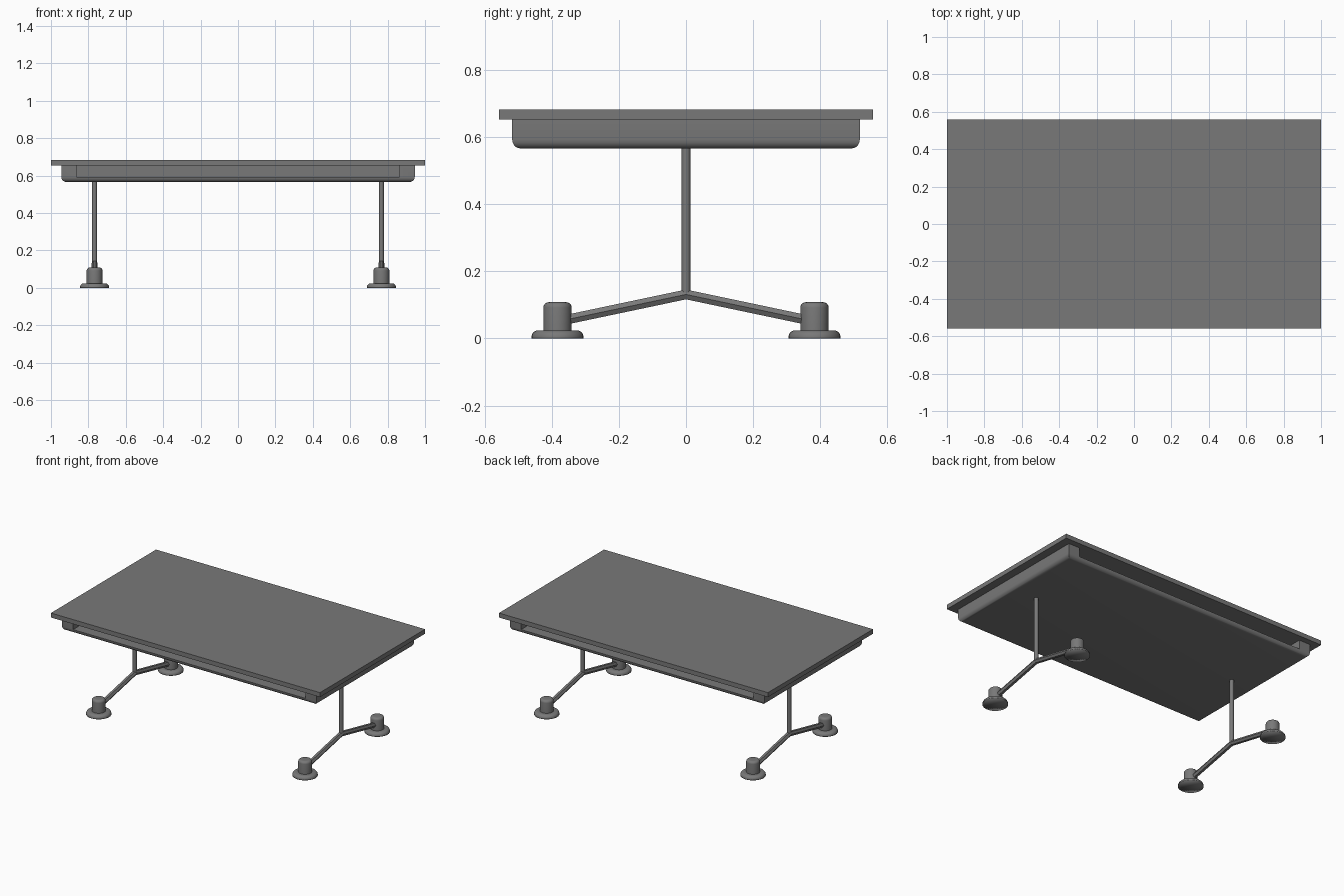
import bpy, bmesh, math
from mathutils import Vector, Matrix

if "Cube" in bpy.data.objects:
    bpy.data.objects.remove(bpy.data.objects["Cube"])

# Dark grey finish shared by every part
grey = bpy.data.materials.new("dark_grey")
grey.diffuse_color = (0.19, 0.19, 0.19, 1)
grey.use_nodes = True
grey.node_tree.nodes["Principled BSDF"].inputs["Base Color"].default_value = grey.diffuse_color


def finish(name, bm, smooth=35):
    bmesh.ops.recalc_face_normals(bm, faces=bm.faces)
    mesh = bpy.data.meshes.new(name)
    bm.to_mesh(mesh)
    bm.free()
    mesh.materials.append(grey)
    ob = bpy.data.objects.new(name, mesh)
    bpy.context.collection.objects.link(ob)
    if smooth:
        bpy.ops.object.select_all(action='DESELECT')
        ob.select_set(True)
        bpy.context.view_layer.objects.active = ob
        bpy.ops.object.shade_smooth_by_angle(angle=math.radians(smooth))
    return ob


def box(name, lo, hi, bottom_bevel=0.0):
    bm = bmesh.new()
    bmesh.ops.create_cube(bm, size=1)
    lo, hi = Vector(lo), Vector(hi)
    for v in bm.verts:
        v.co = Vector((lo[i] + (v.co[i] + 0.5) * (hi[i] - lo[i]) for i in range(3)))
    if bottom_bevel:
        edges = [e for e in bm.edges if all(v.co.z < lo.z + 1e-4 for v in e.verts)]
        bmesh.ops.bevel(bm, geom=edges, offset=bottom_bevel, segments=5,
                        profile=0.5, affect='EDGES')
    return finish(name, bm, 35 if bottom_bevel else 0)


def rod(name, a, b, radius, sides, turn=0.0):
    a, b = Vector(a), Vector(b)
    bm = bmesh.new()
    bmesh.ops.create_cone(bm, cap_ends=True, segments=sides, radius1=radius,
                          radius2=radius, depth=(b - a).length)
    rot = Vector((0, 0, 1)).rotation_difference(b - a).to_matrix().to_4x4()
    rot = rot @ Matrix.Rotation(turn, 4, 'Z')
    for v in bm.verts:
        v.co = rot @ v.co + (a + b) / 2
    return finish(name, bm, 35 if sides > 8 else 0)


def lathe(name, profile, centre, smooth=35, sides=32):
    bm = bmesh.new()
    verts = [bm.verts.new((r, 0, z)) for r, z in profile]
    edges = [bm.edges.new(p) for p in zip(verts, verts[1:])]
    bmesh.ops.spin(bm, geom=verts + edges, cent=(0, 0, 0), axis=(0, 0, 1),
                   angle=math.tau, steps=sides)
    bmesh.ops.remove_doubles(bm, verts=bm.verts, dist=1e-5)
    bmesh.ops.translate(bm, verts=bm.verts, vec=centre)
    return finish(name, bm, smooth)


def round_corner(r, z, rad, n=5):
    # quarter arc ending a cylinder of radius r at height z
    return [(r - rad + rad * math.cos(i * math.pi / 2 / n),
             z - rad + rad * math.sin(i * math.pi / 2 / n)) for i in range(n + 1)]


# Table top
box("table_top", (-1, -0.558, 0.653), (1, 0.558, 0.683))

# Under-tray with an open shelf on the front and on the back
tray = box("under_tray", (-0.945, -0.518, 0.566), (0.945, 0.518, 0.653), 0.026)
for side, label in ((-1, "front"), (1, "back")):
    y0, y1 = sorted((side * 0.02, side * 0.7))
    cutter = box(label + "_shelf_cutter", (-0.863, y0, 0.593), (0.863, y1, 0.75))
    cutter.hide_render = True
    cutter.display_type = 'WIRE'
    mod = tray.modifiers.new(label + "_shelf", 'BOOLEAN')
    mod.operation = 'DIFFERENCE'
    mod.solver = 'EXACT'
    mod.object = cutter

# Legs: post, two sloping six-sided arms and round feet at each end
base_profile = [(0, 0), (0.0775, 0)] + round_corner(0.0775, 0.024, 0.02) + [(0, 0.024)]
hub_profile = [(0, 0.02), (0.042, 0.02)] + round_corner(0.042, 0.108, 0.016) + [(0, 0.108)]
for sx, end in ((-1, "left"), (1, "right")):
    x = sx * 0.767
    rod(end + "_post", (x, 0, 0.125), (x, 0, 0.575), 0.0135, 16)
    for sy, label in ((-1, "front"), (1, "back")):
        foot = (x, sy * 0.383, 0)
        rod(f"{end}_{label}_arm", (x, 0, 0.131), (x, sy * 0.375, 0.052),
            0.0165, 6, math.pi / 6)
        lathe(f"{end}_{label}_foot_base", base_profile, foot, 100)
        lathe(f"{end}_{label}_foot_hub", hub_profile, foot)
